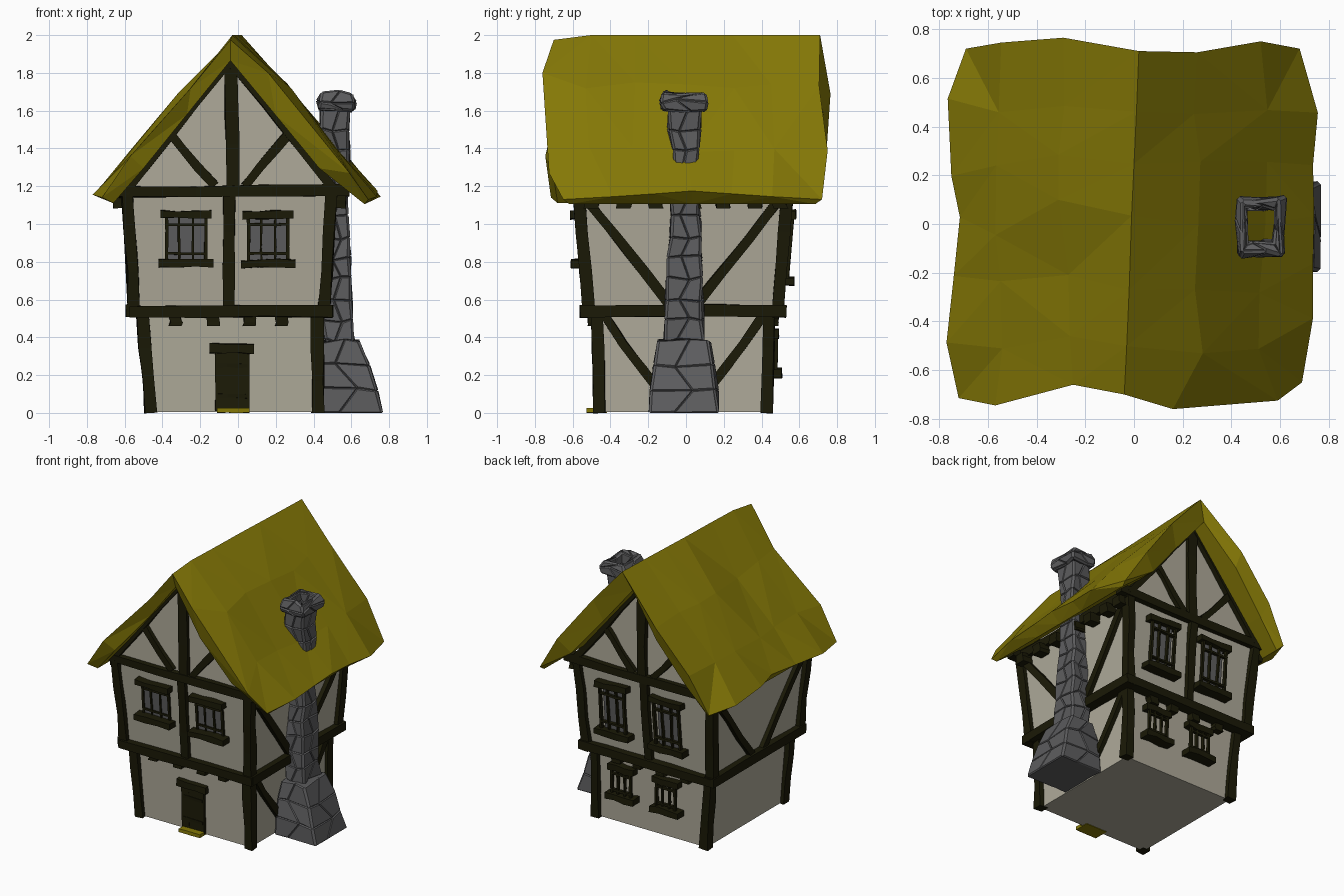
import bpy, bmesh, random
from mathutils import Vector

random.seed(4)
if "Cube" in bpy.data.objects:
    bpy.data.objects.remove(bpy.data.objects["Cube"])


def material(name, rgb):
    m = bpy.data.materials.new(name)
    m.use_nodes = True
    m.diffuse_color = (*rgb, 1)
    m.node_tree.nodes["Principled BSDF"].inputs["Base Color"].default_value = (*rgb, 1)
    return m


PLASTER = material("plaster", (0.425, 0.4, 0.32))
THATCH = material("thatch", (0.235, 0.19, 0.002))
TIMBER = material("dark_timber", (0.0105, 0.0098, 0.002))
DOOR = material("door_wood", (0.012, 0.011, 0.0022))
STONE = material("stone", (0.108, 0.108, 0.112))
GLASS = material("window_grey", (0.115, 0.115, 0.117))


def finish(name, bm, mat):
    bmesh.ops.recalc_face_normals(bm, faces=bm.faces)
    me = bpy.data.meshes.new(name)
    bm.to_mesh(me)
    bm.free()
    me.materials.append(mat)
    ob = bpy.data.objects.new(name, me)
    bpy.context.collection.objects.link(ob)


def loft(bm, rings, caps=True):
    """Join closed rings of points; returns vertex rings and side faces."""
    vs = [[bm.verts.new(p) for p in r] for r in rings]
    n = len(vs[0])
    sides = [bm.faces.new((a[i], a[(i + 1) % n], b[(i + 1) % n], b[i]))
             for a, b in zip(vs, vs[1:]) for i in range(n)]
    if caps:
        bm.faces.new(vs[0])
        bm.faces.new(vs[-1])
    return vs, sides


def rnd(a):
    return random.uniform(-a, a)


# Wall layout: centre and half sizes change with height, with a jetty upstairs
CX, CY, MID, TOP, APEX = -0.045, -0.015, 0.53, 1.17, 1.9
CORNERS = ((-1, -1), (1, -1), (1, 1), (-1, 1))
SIDES = {"front": Vector((0, -1, 0)), "back": Vector((0, 1, 0)),
         "left": Vector((1, 0, 0)), "right": Vector((-1, 0, 0))}


def half(z):
    """Centre x, half width and half depth of the walls at height z."""
    if z < MID:
        t = z / MID
        return -0.022 - 0.02 * t, 0.445 + 0.015 * t, 0.442 + 0.013 * t
    t = min(1, (z - MID) / (TOP - MID))
    return CX, 0.5 + 0.04 * t, 0.498 + 0.055 * t


def on(side, u, z, out=0.0):
    """Point on a wall: u is the sideways world coordinate."""
    n = SIDES[side]
    cx, hx, hy = half(z)
    if n.x:
        return Vector((cx + n.x * (hx + out), u, z))
    return Vector((u, CY + n.y * (hy + out), z))


def beam(bm, a, b, w, d, n, wob=0.005, seg=3):
    """Slightly crooked timber from a to b, w across and d along n."""
    t = (b - a).normalized()
    s = t.cross(n).normalized()
    n = s.cross(t)
    rings = []
    for k in range(seg + 1):
        c = a.lerp(b, k / seg) + s * rnd(wob)
        rings.append([c + s * (i * w / 2 + rnd(wob)) + n * (j * d / 2 + rnd(wob * 0.6))
                      for i, j in CORNERS])
    loft(bm, rings)


def wall_beam(bm, side, p, q, w=0.055, d=0.05, out=0.005, wob=0.005):
    beam(bm, on(side, *p, out), on(side, *q, out), w, d, SIDES[side], wob)


# Plaster walls and gables
bm = bmesh.new()
rings = []
for z, (cx, hx, hy) in ((0.004, half(0)), (MID, half(MID - 0.001)), (MID, half(MID)),
                        (TOP, half(TOP)), (APEX, (CX, 0.004, half(TOP)[2]))):
    rings.append([(cx + i * hx, CY + j * hy, z) for i, j in CORNERS])
loft(bm, rings)
finish("plaster_walls", bm, PLASTER)

# Corner posts, one per storey
bm = bmesh.new()
for i, j in CORNERS:
    for z0, z1 in ((0, MID - 0.01), (MID + 0.01, TOP)):
        ends = [Vector((cx + i * hx, CY + j * hy, z))
                for z in (z0, z1) for cx, hx, hy in (half(z),)]
        beam(bm, *ends, 0.063, 0.063, Vector((0, 1, 0)), 0.006)
finish("corner_posts", bm, TIMBER)

# Timber framing on each wall
for side, n in SIDES.items():
    bm = bmesh.new()
    c = CX if n.y else CY
    wall_beam(bm, side, (c - 0.53, 0.54), (c + 0.545, 0.54), 0.062, 0.075, 0.01)
    if n.y:
        wall_beam(bm, side, (c - 0.585, 1.175), (c + 0.635, 1.175), 0.06, 0.06)
        wall_beam(bm, side, (-0.05, 0.56), (-0.05, 1.16), 0.058)
        wall_beam(bm, side, (-0.03, 1.19), (-0.04, 1.88), 0.07)
        for s in (-1, 1):
            wall_beam(bm, side, (c + s * 0.08, 1.2), (c + s * 0.335, 1.5), 0.045)
            wall_beam(bm, side, (c + s * 0.56, 1.17), (c, 1.875), 0.05, 0.06)
        for x in (-0.33, -0.13, 0.06, 0.23):
            wall_beam(bm, side, (x, 0.46), (x, 0.52), 0.065, 0.07, 0.015)
    else:
        wall_beam(bm, side, (c - 0.57, 1.175), (c + 0.57, 1.175), 0.06, 0.06)
        for s in (-1, 1):
            wall_beam(bm, side, (c + s * 0.5, 1.12), (c + s * 0.06, 0.56), 0.05)
            if side == "left":
                wall_beam(bm, side, (c + s * 0.42, 0.51), (c + s * 0.1, 0.08), 0.045)
        for y in (-0.5, -0.33, -0.16, 0.04, 0.2, 0.36, 0.5) if side == "left" else (-0.5, 0.5):
            wall_beam(bm, side, (y, 1.085), (y, 1.15), 0.075, 0.1, 0.03)
    finish(side + "_timbers", bm, TIMBER)


# Windows: pane plate, crossed bars standing gap off the wall, lintel and sill
def window(name, side, x, z0, z1, w, pane, gap):
    if pane:
        bm = bmesh.new()
        wall_beam(bm, side, (x, z0), (x, z1), pane, 0.008, 0.002 + gap * 0.5, 0)
        finish(name + "_pane", bm, GLASS)
    bm = bmesh.new()
    for s in (-1, 1):
        for f, t in ((0.47, 0.016), (0.17, 0.011)):
            u = x + s * w * f
            wall_beam(bm, side, (u, z0), (u, z1), t, 0.022, 0.005 + gap, 0.002)
        z = (z0 + z1) / 2 + s * (z1 - z0) * 0.32
        wall_beam(bm, side, (x - w / 2, z), (x + w / 2, z), 0.014, 0.022, 0.005 + gap, 0.002)
    e = w / 2 + 0.025
    wall_beam(bm, side, (x - e, z1 + 0.01), (x + e, z1 + 0.01), 0.04, 0.07, 0.02)
    wall_beam(bm, side, (x - e - 0.01, z0 - 0.01), (x + e + 0.01, z0 - 0.01), 0.042, 0.09, 0.03)
    finish(name + "_frame", bm, TIMBER)


for label, xf, xb, xl in (("left", 0.16, 0.21, 0.19), ("right", -0.275, -0.23, -0.17)):
    window("front_window_" + label, "front", xf, 0.8, 1.04, 0.22, 0.22, 0)
    window("back_window_" + label, "back", xb, 0.71, 1.04, 0.21, 0.16, 0.03)
    window("back_low_window_" + label, "back", xl, 0.22, 0.41, 0.16, 0, 0.035)

# Plank door with straps, lintel and step
bm = bmesh.new()
for x in (-0.09, -0.03, 0.03):
    wall_beam(bm, "front", (x, 0.01), (x, 0.33), 0.061, 0.03, 0.005, 0.001)
finish("door_planks", bm, DOOR)
bm = bmesh.new()
for z in (0.09, 0.25):
    wall_beam(bm, "front", (-0.11, z), (0.05, z), 0.02, 0.02, 0.014, 0.002)
wall_beam(bm, "front", (-0.15, 0.345), (0.085, 0.345), 0.05, 0.05, 0.008)
finish("door_straps_and_lintel", bm, TIMBER)
bm = bmesh.new()
wall_beam(bm, "front", (-0.112, 0.013), (0.06, 0.013), 0.025, 0.11, 0.015, 0.001)
finish("door_step", bm, THATCH)

# Thatched roof: chevron profile swept front to back with an uneven edge
OUTER = [(-0.74, 1.18), (-0.545, 1.40), (-0.29, 1.69), (-0.04, 2.0),
         (0.26, 1.73), (0.52, 1.39), (0.74, 1.17)]
GABLE_END = [(-0.74, 1.18), (-0.57, 1.36), (-0.25, 1.72), (-0.04, 2.0),
             (0.16, 1.8), (0.59, 1.27), (0.74, 1.17)]
INNER = [(-0.66, 1.11), (-0.5, 1.295), (-0.27, 1.58), (-0.04, 1.865),
         (0.2, 1.575), (0.43, 1.295), (0.67, 1.105)]
FRONT_Y = [-0.715, -0.745, -0.66, -0.70, -0.76, -0.725, -0.65]
BACK_Y = [0.72, 0.745, 0.765, 0.71, 0.705, 0.75, 0.72]
EAVE_L = [-0.72, -0.77, -0.74, -0.715, -0.75, -0.765, -0.69]
EAVE_R = [0.69, 0.735, 0.735, 0.74, 0.735, 0.755, 0.68]
bm = bmesh.new()
rings = []
for k in range(7):
    inside = 0 < k < 6
    top, under = [], []
    for i in range(7):
        y = FRONT_Y[i] + (BACK_Y[i] - FRONT_Y[i]) * k / 6
        x, z = OUTER[i] if k else GABLE_END[i]
        if i in (0, 6):
            x = (EAVE_L if i == 0 else EAVE_R)[k]
            z += 0.005 - 0.015 * abs(k - 3)
        elif i == 3:
            x += 0.01 * k
            z -= 0.025 if k == 0 else 0
        elif inside:
            x += rnd(0.03)
            z += rnd(0.02)
        top.append((x, y + (rnd(0.05) if inside else 0), z))
        under.append((INNER[i][0], y * 0.95, INNER[i][1]))
    rings.append(top + under[::-1])
vs, sides = loft(bm, rings, caps=False)
for r in (vs[0], vs[-1]):
    for i in range(6):
        bm.faces.new((r[i], r[i + 1], r[12 - i], r[13 - i]))
bmesh.ops.triangulate(bm, faces=bm.faces)
finish("thatched_roof", bm, THATCH)


# Stone chimney: courses of staggered blocks with raised faces
def course(k, z, cx, cy, hx, hy, jit=0.01):
    m = 0.3 if k % 2 else -0.3
    pts = ((-1, -1), (m, -1), (1, -1), (1, m), (1, 1), (-m, 1), (-1, 1), (-1, -m))
    return [(cx + i * hx + rnd(jit), cy + j * hy + rnd(jit),
             z + (rnd(jit * 1.4) if z > 0.02 else 0)) for i, j in pts]


def masonry(name, courses, caps=True):
    bm = bmesh.new()
    _, sides = loft(bm, [course(k, *c) for k, c in enumerate(courses)], caps)
    bmesh.ops.recalc_face_normals(bm, faces=bm.faces)
    bmesh.ops.inset_individual(bm, faces=sides, thickness=0.008, depth=0.008)
    finish(name, bm, STONE)


masonry("chimney_base", [(0.0, 0.592, -0.01, 0.16, 0.177), (0.12, 0.58, -0.01, 0.15, 0.168),
                         (0.25, 0.562, -0.01, 0.13, 0.148), (0.385, 0.54, -0.01, 0.09, 0.127)])
masonry("chimney_shaft", [(0.38 + 0.11 * k, 0.532 - 0.002 * k, -0.012 + 0.001 * k,
                           0.07 - 0.0015 * k, 0.097 - 0.004 * k) for k in range(9)])
masonry("chimney_neck", [(1.25, 0.525, -0.008, 0.057, 0.053), (1.4, 0.52, -0.008, 0.062, 0.063),
                         (1.5, 0.515, -0.008, 0.067, 0.078), (1.61, 0.515, -0.008, 0.067, 0.078)], False)
masonry("chimney_cap", [(1.615, 0.515, -0.008, 0.06, 0.07), (1.6, 0.52, -0.01, 0.085, 0.108),
                        (1.65, 0.523, -0.01, 0.093, 0.117), (1.692, 0.52, -0.01, 0.082, 0.105),
                        (1.685, 0.515, -0.005, 0.062, 0.077), (1.61, 0.515, -0.005, 0.062, 0.077)], False)
